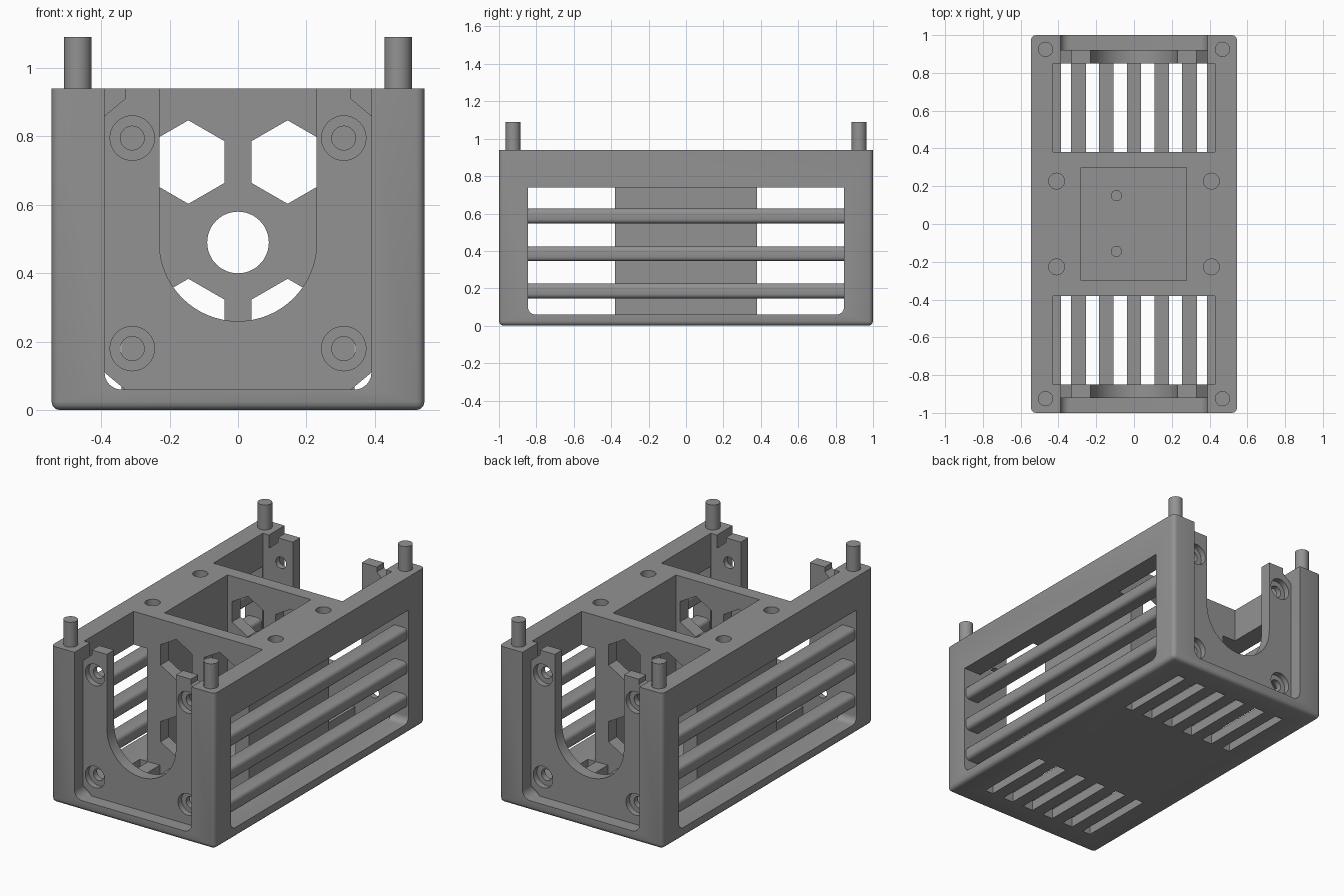
import bpy, bmesh, math

if "Cube" in bpy.data.objects:
    bpy.data.objects.remove(bpy.data.objects["Cube"])

gray = bpy.data.materials.new("mid_gray")
gray.diffuse_color = (0.29, 0.29, 0.29, 1)
gray.use_nodes = True
gray.node_tree.nodes["Principled BSDF"].inputs["Base Color"].default_value = gray.diffuse_color


def prism(name, pts, axis, a, b):
    """Extrude a closed 2D profile along an axis from a to b."""
    place = {'x': lambda p, q, d: (d, p, q),
             'y': lambda p, q, d: (p, d, q),
             'z': lambda p, q, d: (p, q, d)}[axis]
    bm = bmesh.new()
    lo = [bm.verts.new(place(p, q, a)) for p, q in pts]
    hi = [bm.verts.new(place(p, q, b)) for p, q in pts]
    bm.faces.new(lo)
    bm.faces.new(hi)
    n = len(pts)
    for i in range(n):
        j = (i + 1) % n
        bm.faces.new((lo[i], lo[j], hi[j], hi[i]))
    bmesh.ops.recalc_face_normals(bm, faces=bm.faces)
    me = bpy.data.meshes.new(name)
    bm.to_mesh(me)
    bm.free()
    me.materials.append(gray)
    ob = bpy.data.objects.new(name, me)
    bpy.context.collection.objects.link(ob)
    return ob


def rect(x0, x1, y0, y1):
    return [(x0, y0), (x1, y0), (x1, y1), (x0, y1)]


def arc(cx, cy, r, a0, a1, n):
    return [(cx + r * math.cos(math.radians(a0 + (a1 - a0) * i / n)),
             cy + r * math.sin(math.radians(a0 + (a1 - a0) * i / n))) for i in range(n + 1)]


def circle(cx, cy, r, n=32, start=0):
    return arc(cx, cy, r, start, start + 360, n)[:-1]


def round_bottom(w, z0, z1, r):
    """Rectangle of half width w with rounded lower corners."""
    return arc(-w + r, z0 + r, r, 180, 270, 6) + arc(w - r, z0 + r, r, 270, 360, 6) + [(w, z1), (-w, z1)]


def apply(ob, mod):
    bpy.context.view_layer.objects.active = ob
    bpy.ops.object.modifier_apply(modifier=mod.name)


def cut(ob, *profile):
    c = prism("cutter", *profile)
    m = ob.modifiers.new("cut", 'BOOLEAN')
    m.operation, m.solver, m.object = 'DIFFERENCE', 'EXACT', c
    apply(ob, m)
    bpy.data.objects.remove(c)


def bevel(ob, width, keep, segs=3):
    """Round the edges whose two end points satisfy the rule."""
    bm = bmesh.new()
    bm.from_mesh(ob.data)
    edges = [e for e in bm.edges if keep(e.verts[0].co, e.verts[1].co)]
    bmesh.ops.bevel(bm, geom=edges, offset=width, segments=segs, profile=0.5, affect='EDGES')
    bm.to_mesh(ob.data)
    bm.free()


def smooth(ob):
    bpy.ops.object.select_all(action='DESELECT')
    ob.select_set(True)
    bpy.context.view_layer.objects.active = ob
    bpy.ops.object.shade_smooth_by_angle(angle=math.radians(32))


SIDES = (-1, 1)
CORNERS = [(sx, sy) for sx in SIDES for sy in SIDES]

# Housing: rounded block, flat on top
housing = prism("housing", rect(-0.545, 0.545, -1, 1), 'z', 0, 0.94)
bevel(housing, 0.025, lambda a, b: min(a.z, b.z) < 0.01)

for s in SIDES:
    # open bay, end opening and side window
    cut(housing, rect(-0.43, 0.43, *sorted((0.38 * s, 0.85 * s))), 'z', 0.06, 1.2)
    cut(housing, round_bottom(0.39, 0.06, 1.2, 0.05), 'y', 0.8 * s, 1.1 * s)
    cut(housing, round_bottom(0.845, 0.06, 0.74, 0.04), 'x', 0.34 * s, 0.7 * s)
    # floor vents
    for x in (-0.36, -0.22, -0.073, 0.073, 0.22, 0.36):
        w = 0.027 if abs(x) > 0.3 else 0.035
        cut(housing, rect(x - w, x + w, *sorted((0.38 * s, 0.85 * s))), 'z', -0.1, 0.1)

# Central pocket, with hexagonal and round openings through its end walls
cut(housing, rect(-0.28, 0.277, -0.3, 0.3), 'z', 0.06, 1.2)
for sx in SIDES:
    for z in (0.725, 0.262):
        cut(housing, circle(0.145 * sx, z, 0.122, 6, 30), 'y', -0.5, 0.5)
cut(housing, circle(0, 0.49, 0.09, 48), 'y', -0.5, 0.5)
for y in (0.15, -0.145):
    cut(housing, circle(-0.093, y, 0.027, 20), 'z', 0.03, 0.1)

# Blind sockets in the top bridge
for sx, sy in CORNERS:
    cut(housing, circle(0.41 * sx, 0.227 * sy, 0.042), 'z', 0.8, 1.1)
smooth(housing)

# End panels with a U-shaped slot and counterbored screw holes
half = [(0.23, 0.94), (0.33, 0.94), (0.33, 0.91), (0.39, 0.86), (0.39, 0.11), (0.33, 0.06)]
outline = half + [(-x, z) for x, z in reversed(half)] + arc(0, 0.49, 0.23, 180, 360, 32)
for s, label in ((-1, "front"), (1, "back")):
    panel = prism(label + "_panel", outline, 'y', 0.85 * s, 0.92 * s)
    for sx in SIDES:
        for z in (0.18, 0.795):
            cut(panel, circle(0.309 * sx, z, 0.035, 24), 'y', 0.8 * s, 1.0 * s)
            cut(panel, circle(0.309 * sx, z, 0.065), 'y', 0.885 * s, 1.0 * s)
    smooth(panel)

# Side guard bars
for s, label in ((-1, "left"), (1, "right")):
    for i, z in enumerate((0.187, 0.385, 0.587)):
        bar = prism(f"{label}_bar_{i + 1}", rect(*sorted((0.435 * s, 0.535 * s)), z - 0.04, z + 0.04),
                    'y', -0.85, 0.85)
        bevel(bar, 0.022, lambda a, b: abs(a.y - b.y) > 1)
        smooth(bar)

# Locating pegs
for i, (sx, sy) in enumerate(CORNERS):
    peg = prism(f"peg_{i + 1}", circle(0.468 * sx, 0.925 * sy, 0.04), 'z', 0.92, 1.09)
    smooth(peg)
